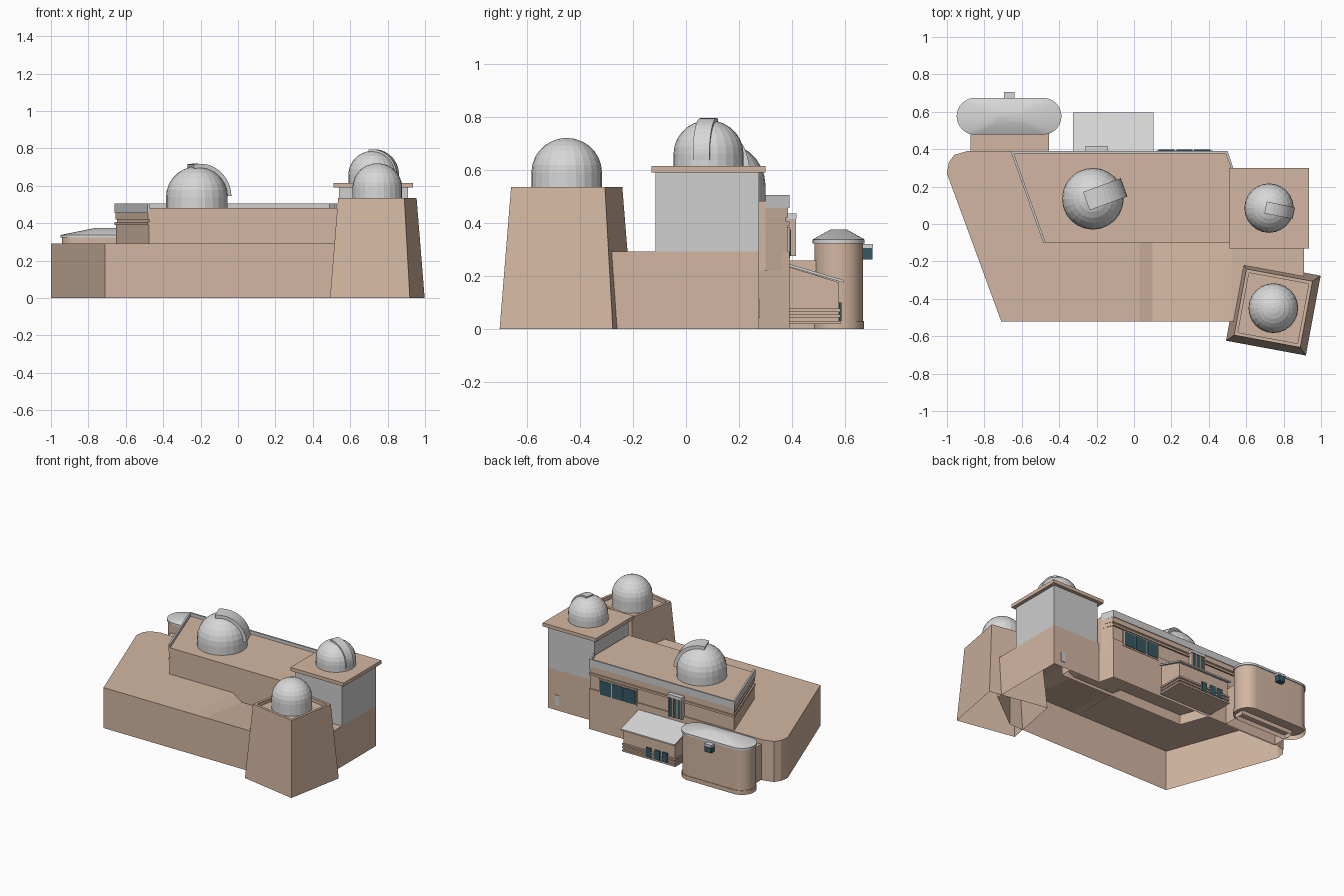
import bpy, bmesh, math
from mathutils import Matrix, Vector

cube = bpy.data.objects.get("Cube")
if cube:
    bpy.data.objects.remove(cube, do_unlink=True)


def material(name, rgb):
    m = bpy.data.materials.new(name)
    m.use_nodes = True
    m.diffuse_color = (*rgb, 1)
    m.node_tree.nodes["Principled BSDF"].inputs["Base Color"].default_value = (*rgb, 1)
    return m


TAN = material("tan stucco", (0.65, 0.47, 0.36))
GREY = material("pale grey wall", (0.62, 0.62, 0.62))
WHITE = material("dome silver", (0.68, 0.68, 0.68))
TEAL = material("teal glass", (0.035, 0.10, 0.13))


def finish(bm, name, mat):
    me = bpy.data.meshes.new(name)
    bm.to_mesh(me)
    bm.free()
    me.materials.append(mat)
    ob = bpy.data.objects.new(name, me)
    bpy.context.collection.objects.link(ob)
    return ob


def loft(name, rings, mat, bottom=False, top=True):
    """Skin a stack of equal-length rings of 3D points."""
    bm = bmesh.new()
    rows = [[bm.verts.new(p) for p in ring] for ring in rings]
    n = len(rows[0])
    for a, b in zip(rows, rows[1:]):
        for i in range(n):
            j = (i + 1) % n
            bm.faces.new((a[i], a[j], b[j], b[i]))
    if top:
        bm.faces.new(rows[-1])
    if bottom:
        bm.faces.new(rows[0][::-1])
    bmesh.ops.recalc_face_normals(bm, faces=bm.faces)
    return finish(bm, name, mat)


def level(pts, z):
    return [(x, y, z) for x, y in pts]


def prism(name, pts, z0, z1, mat, bottom=True):
    return loft(name, [level(pts, z0), level(pts, z1)], mat, bottom)


def box(name, x0, x1, y0, y1, z0, z1, mat, bottom=True):
    return prism(name, [(x0, y0), (x1, y0), (x1, y1), (x0, y1)], z0, z1, mat, bottom)


def dome(name, x, y, z0, zc, r, top, sides=24, rings=7):
    """Short drum with a faceted half globe on it."""
    stack = [(r, z0)]
    for k in range(rings):
        a = math.pi / 2 * k / rings
        stack.append((r * math.cos(a), zc + (top - zc) * math.sin(a)))
    stack.append((r * 0.02, top))
    circle = [2 * math.pi * i / sides for i in range(sides)]
    loft(name, [[(x + q * math.cos(t), y + q * math.sin(t), z) for t in circle]
                for q, z in stack], WHITE)


def hood(name, x, y, z, r0, r1, half, turn, start, end, steps=12):
    """Arched shutter band that follows a dome over its crown."""
    rings = []
    for k in range(steps + 1):
        a = math.radians(start + (end - start) * k / steps)
        c, s = math.cos(a), math.sin(a)
        rings.append([(r * c, w, r * s) for r, w in
                      ((r0, -half), (r1, -half), (r1, half), (r0, half))])
    ob = loft(name, rings, WHITE, True)
    ob.data.transform(Matrix.Translation((x, y, z)) @ Matrix.Rotation(math.radians(turn), 4, "Z"))


# Base podium, open below, with a shallow dip in its terrace
outline = [(-0.71, -0.52), (0.62, -0.52), (0.91, -0.30), (0.91, 0.275), (0.53, 0.275),
           (0.50, 0.39), (-0.89, 0.39), (-0.96, 0.37), (-0.99, 0.33), (-1.0, 0.27)]
base = prism("base_podium", outline, 0, 0.292, TAN, False)
bm = bmesh.new()
bm.from_mesh(base.data)
for axis, at in (("X", 0.03), ("X", 0.10), ("X", 0.43), ("X", 0.52), ("Y", -0.10)):
    up = [f for f in bm.faces if f.normal.z > 0.9]
    geom = set(up) | {e for f in up for e in f.edges} | {v for f in up for v in f.verts}
    no = Vector((1, 0, 0)) if axis == "X" else Vector((0, 1, 0))
    bmesh.ops.bisect_plane(bm, geom=list(geom), plane_co=no * at, plane_no=no)
for v in bm.verts:
    if v.co.z > 0.28 and 0.09 < v.co.x < 0.44 and abs(v.co.y + 0.10) < 0.01:
        v.co.z -= 0.05
bm.to_mesh(base.data)
bm.free()


# Main hall: stacked courses with a groove under the parapet
def hall(o):
    return [(-0.66 + o, 0.39 - o), (0.50, 0.39 - o), (0.53, 0.30), (0.53, -0.10), (-0.485 + o, -0.10)]


for name, z0, z1, o in (("hall_wall", 0.22, 0.39, 0.008), ("hall_ledge", 0.39, 0.405, 0),
                        ("hall_groove", 0.405, 0.42, 0.012), ("hall_frieze", 0.42, 0.455, 0.005),
                        ("hall_roof", 0.455, 0.482, 0.01)):
    prism(name, hall(o), z0, z1, TAN, False)
parapet = [(-0.485, -0.10), (-0.66, 0.39), (0.50, 0.39), (0.53, 0.30),
           (0.518, 0.30), (0.49, 0.378), (-0.643, 0.378), (-0.472, -0.10)]
prism("hall_parapet", parapet, 0.455, 0.505, GREY)
dome("main_dome", -0.22, 0.135, 0.48, 0.54, 0.165, 0.703)
hood("main_dome_hood", -0.22, 0.135, 0.54, 0.155, 0.178, 0.052, 20, 2, 102)

# Square tower
box("square_tower", 0.54, 0.91, -0.115, 0.275, 0.29, 0.59, GREY, False)
box("square_tower_slab", 0.51, 0.935, -0.13, 0.30, 0.59, 0.615, TAN)
dome("square_tower_dome", 0.722, 0.085, 0.61, 0.66, 0.132, 0.787)
hood("square_tower_dome_hood", 0.722, 0.085, 0.66, 0.12, 0.135, 0.032, -12, -10, 98)
box("tower_door", 0.82, 0.85, 0.27, 0.28, 0.04, 0.11, GREY)

# Tapered tower with a recessed roof
cx, cy = 0.745, -0.45
turn = Matrix.Rotation(math.radians(-10.5), 2)


def square(h, z):
    ring = []
    for sx, sy in ((-1, -1), (1, -1), (1, 1), (-1, 1)):
        p = turn @ Vector((sx * h, sy * h))
        ring.append((cx + p.x, cy + p.y, z))
    return ring


loft("tapered_tower", [square(0.217, 0), square(0.18, 0.535), square(0.162, 0.535),
                       square(0.162, 0.51)], TAN)
dome("tapered_tower_dome", cx, cy, 0.51, 0.59, 0.133, 0.72)


# Rounded pod with a hipped cap
def stadium(scale, grow=0.0):
    r, half, pts = 0.092 + grow, 0.182, []
    for k in range(24):
        a = math.pi * k / 23 - math.pi / 2
        pts.append((half + r * math.cos(a), r * math.sin(a)))
    pts += [(-x, -y) for x, y in pts]
    return [(-0.668 + scale * x, 0.576 + scale * y) for x, y in pts]


pod = loft("pod_wall", [level(stadium(1), 0), level(stadium(1), 0.325)], TAN)
cap = loft("pod_cap", [level(stadium(1, 0.006), 0.322), level(stadium(1, 0.006), 0.337),
                       level(stadium(0.35), 0.374)], WHITE, True)
plinth = loft("pod_plinth", [level(stadium(1, 0.004), 0), level(stadium(1, 0.004), 0.03)], TAN)
for ob in (pod, cap, plinth):
    bpy.ops.object.select_all(action="DESELECT")
    ob.select_set(True)
    bpy.context.view_layer.objects.active = ob
    bpy.ops.object.shade_smooth_by_angle(angle=math.radians(30))
box("pod_connector", -0.875, -0.455, 0.38, 0.56, 0, 0.258, TAN, False)
box("pod_window_bay", -0.694, -0.642, 0.65, 0.704, 0.262, 0.305, TEAL)
box("pod_window_cap", -0.696, -0.64, 0.65, 0.706, 0.305, 0.32, WHITE)

# Low annex with a sloped roof and stepped courses
x0, x1 = -0.325, 0.105


def slope(a, b, y0, y1, z0, z1):
    return [(a, y0, z0), (b, y0, z0), (b, y1, z1), (a, y1, z1)]


loft("annex_wall", [slope(x0 + 0.01, x1 - 0.01, 0.38, 0.575, 0.02, 0.02),
                    slope(x0 + 0.01, x1 - 0.01, 0.38, 0.575, 0.236, 0.176)], TAN)
loft("annex_roof", [slope(x0, x1, 0.385, 0.595, 0.236, 0.174),
                    slope(x0, x1, 0.385, 0.595, 0.246, 0.184)], WHITE, True)
for i, z in enumerate((0.018, 0.042, 0.064)):
    box(f"annex_course_{i + 1}", x0 + 0.003, x1 - 0.003, 0.38, 0.583, z, z + 0.012, TAN)
for i, x in enumerate((-0.13, -0.20, -0.26)):
    box(f"annex_window_{i + 1}", x, x + 0.04, 0.578, 0.586, 0.03, 0.10, TEAL)

# Hall windows at the back
box("triple_window_frame", 0.12, 0.42, 0.38, 0.393, 0.265, 0.385, TAN)
for i in range(3):
    x = 0.13 + i * 0.096
    box(f"triple_window_pane_{i + 1}", x, x + 0.086, 0.388, 0.397, 0.275, 0.375, TEAL)
box("bay_window", -0.25, -0.15, 0.38, 0.411, 0.275, 0.415, TEAL)
for i in range(4):
    x = -0.255 + i * 0.0333
    box(f"bay_mullion_{i + 1}", x, x + 0.008, 0.38, 0.415, 0.275, 0.415, TAN)
box("bay_window_cap", -0.258, -0.142, 0.38, 0.417, 0.415, 0.435, WHITE)
